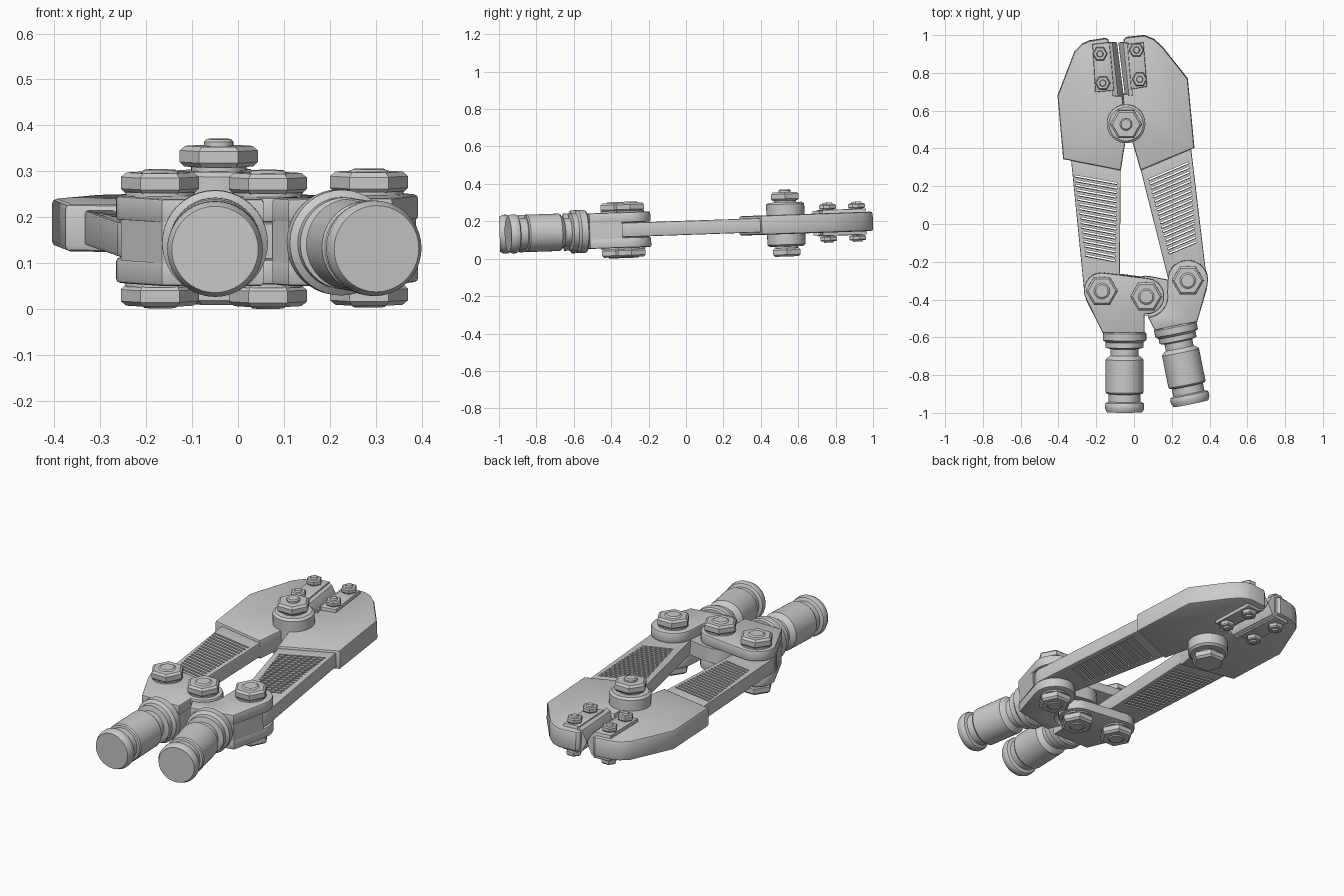
import bpy, bmesh
from math import sin, cos, pi, radians
from mathutils import Matrix, Vector

if "Cube" in bpy.data.objects:
    bpy.data.objects.remove(bpy.data.objects["Cube"])

# The tool lies almost flat, tilted slightly nose-up
TILT = Matrix.Translation((0, 0, 0.165)) @ Matrix.Rotation(0.035, 4, 'X')


def finish(name, bm, local=None):
    bmesh.ops.recalc_face_normals(bm, faces=bm.faces)
    me = bpy.data.meshes.new(name)
    bm.to_mesh(me)
    bm.free()
    ob = bpy.data.objects.new(name, me)
    bpy.context.collection.objects.link(ob)
    ob.matrix_world = TILT @ (local or Matrix())
    return ob


def arc(c, r, a, b, n=14):
    return [(c[0] + r * cos(radians(a + (b - a) * i / n)),
             c[1] + r * sin(radians(a + (b - a) * i / n))) for i in range(n + 1)]


def prism(name, pts, z0, z1, bevel=0.0):
    bm = bmesh.new()
    f = bm.faces.new([bm.verts.new((x, y, z0)) for x, y in pts])
    ext = bmesh.ops.extrude_face_region(bm, geom=[f])['geom']
    bmesh.ops.translate(bm, vec=(0, 0, z1 - z0),
                        verts=[v for v in ext if isinstance(v, bmesh.types.BMVert)])
    if bevel:
        rim = [e for e in bm.edges if abs(e.verts[0].co.z - e.verts[1].co.z) < 1e-5]
        bmesh.ops.bevel(bm, geom=rim, offset=bevel, segments=2, profile=0.5, affect='EDGES')
    return finish(name, bm)


def lathe(name, profile, local, n=40):
    bm = bmesh.new()
    rings = [[bm.verts.new((r * cos(2 * pi * i / n), r * sin(2 * pi * i / n), z))
              for i in range(n)] for r, z in profile]
    for a, b in zip(rings, rings[1:]):
        for i in range(n):
            j = (i + 1) % n
            bm.faces.new((a[i], a[j], b[j], b[i]))
    bm.faces.new(rings[0])
    bm.faces.new(rings[-1])
    return finish(name, bm, local)


def hull(name, pts):
    bm = bmesh.new()
    for p in pts:
        bm.verts.new(p)
    bmesh.ops.convex_hull(bm, input=bm.verts[:])
    return finish(name, bm)


def bolt(name, c, r, inner, outer, tip, low_tip, rod):
    # hex nuts on both ends of a threaded rod
    at = Matrix.Translation((c[0], c[1], 0))
    ch = (outer - inner) * 0.22
    for side, s in (("top", 1), ("bottom", -1)):
        lathe(f"{name}_{side}_nut", [(r * .88, s * inner), (r, s * (inner + ch)),
              (r, s * (outer - ch)), (r * .86, s * outer)], at, 6)
    lathe(f"{name}_rod", [(rod * .8, low_tip), (rod, low_tip + .006),
                          (rod, tip - .006), (rod * .8, tip)], at, 24)


PIVOT, LEFT, MID, RIGHT = (-.042, .534), (-.17, -.35), (.065, -.38), (.285, -.295)

# Jaws
prism("left_jaw", [(-.405, .68), (-.375, .345), (-.07, .285), (-.045, .44), (-.06, .68),
                   (-.10, .68), (-.135, .975), (-.15, .985), (-.235, .972), (-.275, .955),
                   (-.315, .915)], -.052, .052, .012)
prism("right_jaw", [(-.045, .44), (-.01, .44), (.035, .285), (.32, .405), (.285, .77),
                    (.15, .94), (.105, .98), (.055, 1.0), (-.04, .99), (-.055, .975),
                    (-.02, .69), (-.06, .69)], -.052, .052, .012)

# Arms with slotted grips
arms = []
arm_data = [
    ("left_arm", [(-.07, .31), (-.335, .36)] + arc(LEFT, .094, 188, 360),
     ((-.315, .255), (-.09, .215)), ((-.255, -.165), (-.10, -.195))),
    ("right_arm", [(.035, .29), (.035, .31), (.30, .42)][::1] + arc(RIGHT, .1, 12, -165),
     ((.078, .235), (.29, .325)), ((.185, -.155), (.328, -.095)))]
for name, outline, start, end in arm_data:
    arm = prism(name, outline, -.038, .038, .006)
    bm = bmesh.new()
    for i in range(18):
        t = i / 17
        a = Vector(start[0]).lerp(Vector(end[0]), t)
        b = Vector(start[1]).lerp(Vector(end[1]), t)
        d = b - a
        mid = (a + b) / 2
        m = (Matrix.Translation((mid.x, mid.y, 0)) @ Matrix.Rotation(Vector((1, 0)).angle_signed(d) * -1, 4, 'Z')
             @ Matrix.Diagonal((d.length, .010, .2, 1)))
        bmesh.ops.create_cube(bm, size=1, matrix=m)
    cutter = finish(name + "_slots", bm)
    cutter.hide_render = True
    mod = arm.modifiers.new("slots", 'BOOLEAN')
    mod.object, mod.operation, mod.solver = cutter, 'DIFFERENCE', 'EXACT'
    arms.append((arm, cutter))
for arm, cutter in arms:
    bpy.ops.object.select_all(action='DESELECT')
    arm.select_set(True)
    bpy.context.view_layer.objects.active = arm
    bpy.ops.object.convert(target='MESH')
    bpy.data.objects.remove(cutter)

# Main pivot: washers, neck and nuts
at = Matrix.Translation((*PIVOT, 0))
lathe("pivot_washer", [(.09, -.118), (.102, -.108), (.102, .108), (.09, .118)], at)
lathe("pivot_neck", [(.06, -.13), (.06, .13)], at)
bolt("pivot", PIVOT, .085, .127, .172, .187, -.165, .032)

# Cutting blades with clamp plates and small bolts
clamps = [
    ("left", [(-.22, .955), (-.13, .965), (-.105, .71), (-.205, .70)],
     [(-.18, .905), (-.165, .75)], (-.14, -.09), (-.115, -.055)),
    ("right", [(-.035, .955), (.05, .965), (.07, .73), (-.015, .715)],
     [(.013, .925), (.03, .77)], (-.03, -.083), (-.005, -.048))]
for side, plate, spots, top, low in clamps:
    prism(side + "_clamp_plate", plate, -.07, .07, .006)
    hull(side + "_blade", [(x, y, s * z) for (xo, xi), y in ((top, .962), (low, .68))
                           for x, z in ((xo, .066), ((xo + xi) / 2, .055), (xi, .008))
                           for s in (1, -1)])
    for i, c in enumerate(spots):
        bolt(f"{side}_clamp_bolt_{i + 1}", c, .04, .072, .099, .108, -.106, .018)

# Handle heads: forked plates around solid cores
left_plate = (arc(LEFT, .095, 87, 205) + [(-.165, -.575), (.055, -.575), (.055, -.475)]
              + arc(MID, .095, -90, 85))
right_plate = (arc(RIGHT, .107, -15, 185) + arc(MID, .112, 10, -85)
               + [(.11, -.56), (.335, -.515)])
for side, outline in (("left", left_plate), ("right", right_plate)):
    prism(side + "_head_top_plate", outline, .04, .095, .008)
    prism(side + "_head_bottom_plate", outline, -.095, -.04, .008)
prism("left_head_core", [(-.255, -.40), (-.165, -.575), (.055, -.575), (.055, -.48)], -.045, .045)
prism("right_head_core", [(.387, -.34), (.335, -.515), (.11, -.56), (.075, -.49),
                          (.18, -.38)], -.045, .045)
prism("right_head_tongue", arc(MID, .105, 80, 270) + [(.2, -.47), (.2, -.30)], -.038, .038)

# Handle bolts with washers
for name, c in (("left_hinge", LEFT), ("centre_hinge", MID), ("right_hinge", RIGHT)):
    lathe(name + "_washer", [(.075, -.103), (.075, .103)], Matrix.Translation((*c, 0)))
    bolt(name, c, .085, .1, .145, .151, -.15, .042)

# Turned handle grips
grip = [(.108, 0), (.115, .008), (.115, .043), (.1, .055), (.1, .083), (.075, .09),
        (.075, .125), (.095, .14), (.1, .147), (.1, .32), (.095, .327), (.084, .33),
        (.084, .37), (.1, .376), (.104, .385), (.104, .405), (.094, .425)]
for side, x, y, ang in (("left", -.05, -.572, 0), ("right", .217, -.535, .2)):
    lathe(side + "_grip", grip, Matrix.Translation((x, y, 0)) @ Matrix.Rotation(ang, 4, 'Z')
          @ Matrix.Rotation(pi / 2, 4, 'X'))

bpy.ops.object.select_all(action='SELECT')
bpy.context.view_layer.objects.active = bpy.context.selected_objects[0]
bpy.ops.object.shade_smooth_by_angle(angle=radians(32))
